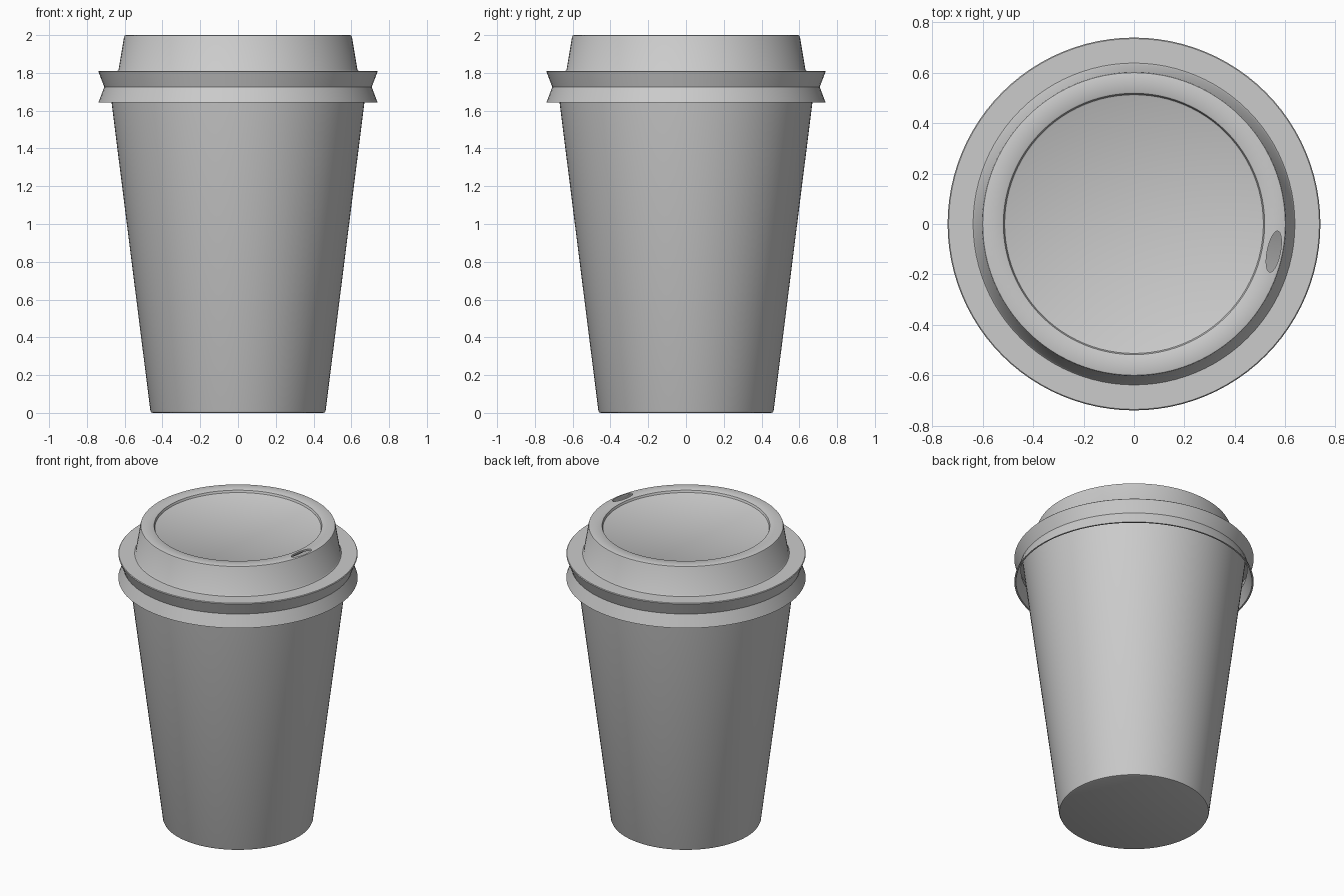
import bpy, bmesh, math
from mathutils import Matrix

if "Cube" in bpy.data.objects:
    bpy.data.objects.remove(bpy.data.objects["Cube"])

SEGMENTS = 96


def lathe(name, profile):
    """Spin an (r, z) profile around the z axis."""
    bm = bmesh.new()
    verts = [bm.verts.new((r, 0, z)) for r, z in profile]
    edges = [bm.edges.new(pair) for pair in zip(verts, verts[1:])]
    bmesh.ops.spin(bm, geom=verts + edges, cent=(0, 0, 0), axis=(0, 0, 1),
                   angle=math.tau, steps=SEGMENTS, use_merge=False)
    bmesh.ops.remove_doubles(bm, verts=bm.verts, dist=0.0005)
    bmesh.ops.recalc_face_normals(bm, faces=bm.faces)
    return add_object(name, bm)


def add_object(name, bm):
    mesh = bpy.data.meshes.new(name)
    bm.to_mesh(mesh)
    bm.free()
    obj = bpy.data.objects.new(name, mesh)
    bpy.context.collection.objects.link(obj)
    return obj


def select(obj):
    bpy.ops.object.select_all(action='DESELECT')
    obj.select_set(True)
    bpy.context.view_layer.objects.active = obj


# Paper cup: hollow tapered body
cup = lathe("cup_body", [
    (0, 0), (0.452, 0), (0.460, 0.003), (0.464, 0.012), (0.688, 1.79),
    (0.676, 1.79), (0.453, 0.02), (0, 0.02)])

# Lid: recessed top, raised wall, flange and pinched rim, as a thin shell
lid = lathe("lid", [
    (0, 1.98), (0.508, 1.98), (0.513, 1.983), (0.518, 1.997), (0.523, 2.0),
    (0.594, 2.0), (0.600, 1.998), (0.603, 1.992),
    (0.632, 1.818), (0.638, 1.811), (0.735, 1.811), (0.739, 1.807),
    (0.708, 1.725), (0.739, 1.643),
    (0.729, 1.643), (0.698, 1.725), (0.725, 1.80), (0.624, 1.80),
    (0.592, 1.988), (0.528, 1.988), (0.518, 1.968), (0, 1.968)])

# Sip hole: elliptical cutter on the lid's raised ring
angle = math.radians(-11.2)
bm = bmesh.new()
bmesh.ops.create_cone(
    bm, cap_ends=True, segments=40, radius1=1, radius2=1, depth=0.1,
    matrix=Matrix.Rotation(angle, 4, 'Z')
    @ Matrix.Translation((0.565, 0, 2.0))
    @ Matrix.Diagonal((0.026, 0.083, 1, 1)))
cutter = add_object("sip_hole_cutter", bm)
cutter.hide_render = True

cut = lid.modifiers.new("sip_hole", 'BOOLEAN')
cut.operation = 'DIFFERENCE'
cut.solver = 'EXACT'
cut.object = cutter
select(lid)
bpy.ops.object.modifier_apply(modifier=cut.name)
bpy.data.objects.remove(cutter)

# Smooth walls, crisp rims
for obj in (cup, lid):
    select(obj)
    bpy.ops.object.shade_smooth_by_angle(angle=math.radians(35))
